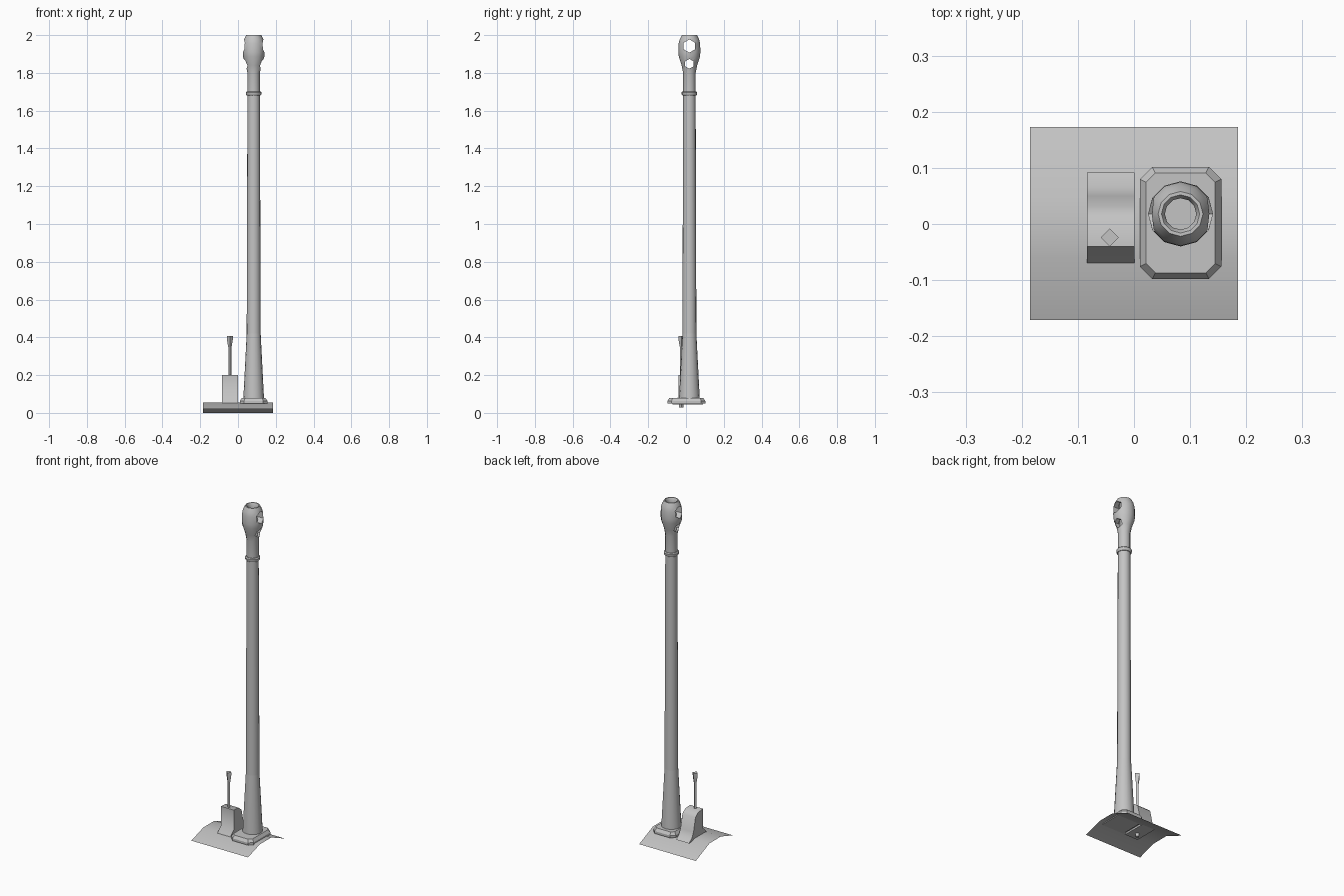
import bpy, bmesh, math
from mathutils import Matrix

cube = bpy.data.objects.get("Cube")
if cube:
    bpy.data.objects.remove(cube, do_unlink=True)

grey = bpy.data.materials.new("plain_grey")
grey.use_nodes = True
grey.diffuse_color = (0.55, 0.55, 0.55, 1)
grey.node_tree.nodes["Principled BSDF"].inputs["Base Color"].default_value = (0.55, 0.55, 0.55, 1)

BX, BY = 0.083, 0.018      # barrel axis
RX, RY = -0.043, -0.024    # rod axis


def finish(name, bm, angle=40, recalc=True):
    if recalc:
        bmesh.ops.recalc_face_normals(bm, faces=bm.faces)
    mesh = bpy.data.meshes.new(name)
    bm.to_mesh(mesh)
    bm.free()
    mesh.materials.append(grey)
    ob = bpy.data.objects.new(name, mesh)
    bpy.context.collection.objects.link(ob)
    smooth(ob, angle)
    return ob


def smooth(ob, angle):
    bpy.ops.object.select_all(action='DESELECT')
    ob.select_set(True)
    bpy.context.view_layer.objects.active = ob
    bpy.ops.object.shade_smooth_by_angle(angle=math.radians(angle))


def lathe(name, profile, x, y, sides, angle=40):
    """Closed turned solid from (radius, height) points."""
    bm = bmesh.new()
    rings = []
    for r, z in profile:
        rings.append([bm.verts.new((x + r * math.cos(2 * math.pi * i / sides),
                                    y + r * math.sin(2 * math.pi * i / sides), z))
                      for i in range(sides)])
    for a, b in zip(rings, rings[1:]):
        for i in range(sides):
            j = (i + 1) % sides
            bm.faces.new((a[i], a[j], b[j], b[i]))
    bm.faces.new(rings[0])
    bm.faces.new(rings[-1])
    return finish(name, bm, angle)


def extrude_x(name, profile, x0, x1, closed, angle):
    """Sweep a (y, z) profile along x."""
    bm = bmesh.new()
    a = [bm.verts.new((x0, y, z)) for y, z in profile]
    b = [bm.verts.new((x1, y, z)) for y, z in profile]
    n = len(profile)
    for i in range(n if closed else n - 1):
        j = (i + 1) % n
        bm.faces.new((a[i], b[i], b[j], a[j]))
    if closed:
        bm.faces.new(a)
        bm.faces.new(b)
    return finish(name, bm, angle, closed)


# Thin arched base sheet
extrude_x("base_plate", [(-0.171, 0.02), (-0.06, 0.055), (0.045, 0.055), (0.173, 0)],
          -0.185, 0.185, False, 60)

# Housing with a sloped front foot and a flared back
extrude_x("sight_housing", [(-0.071, 0.045), (-0.068, 0.06), (-0.04, 0.085), (-0.04, 0.2),
                            (0.005, 0.197), (0.032, 0.175), (0.05, 0.095),
                            (0.066, 0.065), (0.092, 0.045)], -0.084, 0.001, True, 50)

# Flange with cut corners and a bevelled top
bm = bmesh.new()
loops = []
for inset, z in ((0, 0.05), (0, 0.064), (0.011, 0.08)):
    hx, hy, c = 0.0725 - inset, 0.1 - inset, 0.022 - inset * 0.5
    corner = [(hx, hy - c), (hx - c, hy)]
    quads = (corner, [(-x, y) for x, y in corner[::-1]],
             [(-x, -y) for x, y in corner], [(x, -y) for x, y in corner[::-1]])
    loops.append([bm.verts.new((BX + x, 0.002 + y, z)) for q in quads for x, y in q])
for a, b in zip(loops, loops[1:]):
    for i in range(8):
        j = (i + 1) % 8
        bm.faces.new((a[i], a[j], b[j], b[i]))
bm.faces.new(loops[0])
bm.faces.new(loops[-1])
finish("barrel_flange", bm, 25)

# Barrel sections and collar
lathe("barrel_sleeve", [(0.055, 0.07), (0.037, 0.42)], BX, BY, 16)
lathe("barrel_tube", [(0.037, 0.42), (0.033, 1.7)], BX, BY, 16)
lathe("barrel_collar", [(0.036, 1.68), (0.041, 1.686), (0.041, 1.697), (0.036, 1.702)], BX, BY, 16)

# Hollow muzzle with two side ports running through it
muzzle = lathe("muzzle_brake", [(0.033, 1.69), (0.033, 1.8), (0.041, 1.84), (0.056, 1.885),
                                (0.058, 1.91), (0.057, 1.955), (0.051, 1.978), (0.04, 2.0),
                                (0.034, 2.0), (0.028, 1.99), (0.028, 1.81)], BX, BY, 12)
for z, r in ((1.942, 0.035), (1.848, 0.026)):
    bm = bmesh.new()
    bmesh.ops.create_cone(bm, cap_ends=True, segments=6, radius1=r, radius2=r, depth=0.3,
                          matrix=Matrix.Translation((BX, BY, z)) @ Matrix.Rotation(math.pi / 2, 4, 'Y')
                          @ Matrix.Rotation(math.pi / 6 * 0, 4, 'Z'))
    # Turn a corner of the port to the top
    top = max(bm.verts, key=lambda v: v.co.z).co
    turn = math.atan2(top.y - BY, top.z - z)
    bmesh.ops.rotate(bm, cent=(BX, BY, z), verts=bm.verts, matrix=Matrix.Rotation(turn, 3, 'X'))
    cutter = finish("port_cutter", bm)
    cutter.hide_render = True
    mod = muzzle.modifiers.new("port", 'BOOLEAN')
    mod.operation = 'DIFFERENCE'
    mod.solver = 'EXACT'
    mod.object = cutter
    bpy.context.view_layer.objects.active = muzzle
    bpy.ops.object.modifier_apply(modifier=mod.name)
    bpy.data.objects.remove(cutter, do_unlink=True)
smooth(muzzle, 40)

# Thin four-sided rod with a flared head and a stub below
lathe("sight_rod", [(0.008, 0.19), (0.008, 0.36)], RX, RY, 4, 30)
lathe("rod_head", [(0.009, 0.35), (0.012, 0.365), (0.016, 0.392), (0.016, 0.408)], RX, RY, 4, 30)
lathe("rod_stub", [(0.012, 0.028), (0.012, 0.06)], RX, RY, 4, 30)
